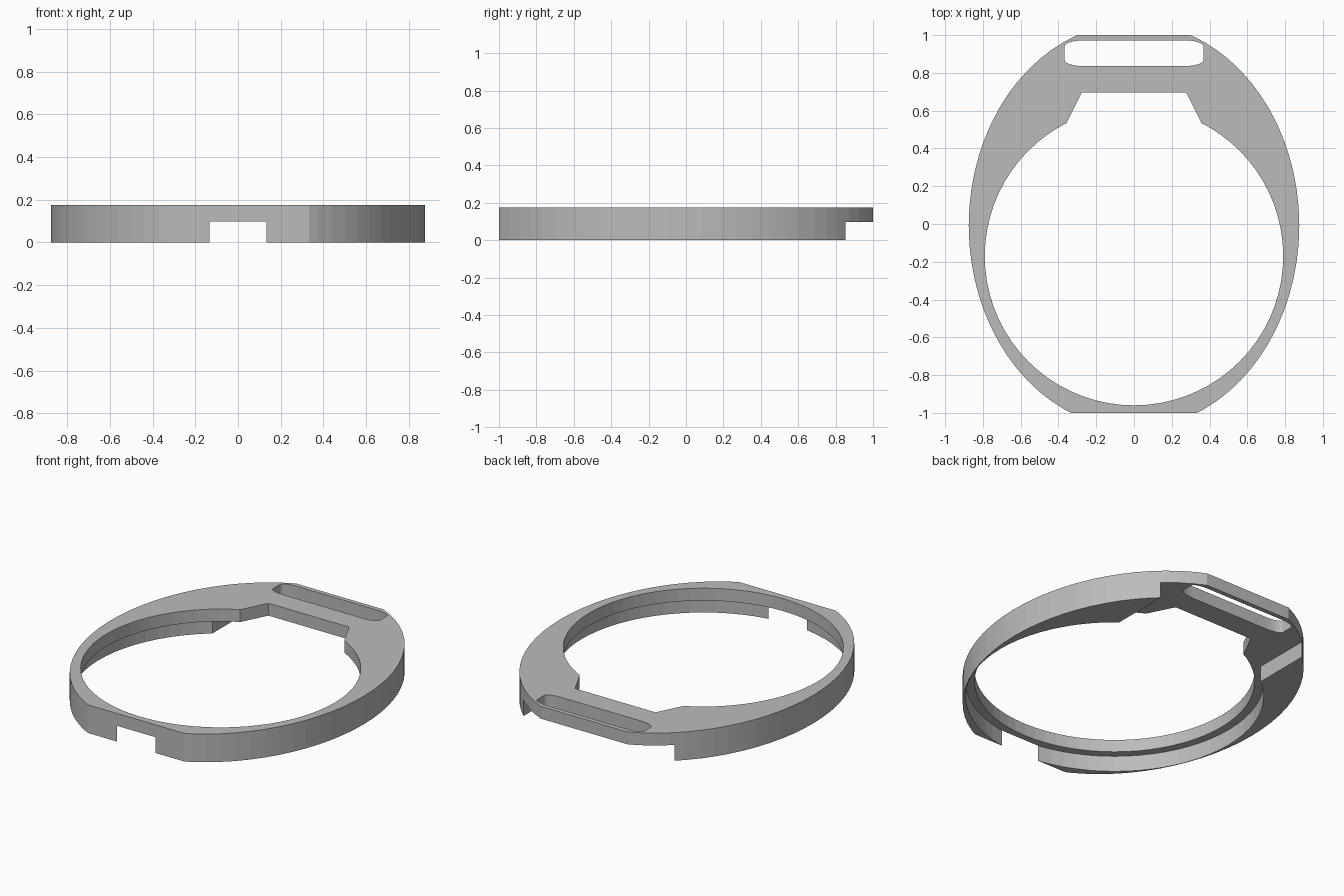
import bpy
import bmesh
from math import cos, sin, pi

TOP, STEP = 0.175, 0.098      # upper face, underside of the thin plate
HOLE_Y = -0.17                # centre of the round opening

if "Cube" in bpy.data.objects:
    bpy.data.objects.remove(bpy.data.objects["Cube"], do_unlink=True)

grey = bpy.data.materials.new("plain grey")
grey.use_nodes = True
grey.diffuse_color = (0.5, 0.5, 0.5, 1)
grey.node_tree.nodes["Principled BSDF"].inputs["Base Color"].default_value = (0.5, 0.5, 0.5, 1)


def ellipse(rx, ry, cy, count):
    return [(rx * cos(2 * pi * i / count), cy + ry * sin(2 * pi * i / count))
            for i in range(count)]


def prism(name, outline, low, high):
    """Extrude a flat outline from one height to another."""
    bm = bmesh.new()
    face = bm.faces.new([bm.verts.new((x, y, low)) for x, y in outline])
    raised = bmesh.ops.extrude_face_region(bm, geom=[face])["geom"]
    for v in raised:
        if isinstance(v, bmesh.types.BMVert):
            v.co.z = high
    bmesh.ops.recalc_face_normals(bm, faces=bm.faces)
    mesh = bpy.data.meshes.new(name)
    bm.to_mesh(mesh)
    bm.free()
    obj = bpy.data.objects.new(name, mesh)
    obj.data.materials.append(grey)
    bpy.context.collection.objects.link(obj)
    return obj


def carve(body, cutter):
    """Subtract the cutter from the body, then discard it."""
    cutter.hide_render = True
    mod = body.modifiers.new("cut", 'BOOLEAN')
    mod.operation = 'DIFFERENCE'
    mod.solver = 'EXACT'
    mod.object = cutter
    bpy.context.view_layer.objects.active = body
    bpy.ops.object.modifier_apply(modifier=mod.name)
    bpy.data.objects.remove(cutter, do_unlink=True)


def box(name, x, y0, y1, low, high):
    return prism(name, [(-x, y0), (x, y0), (x, y1), (-x, y1)], low, high)


# Oval body, trimmed flat at front and back
frame = prism("ring_frame", ellipse(0.875, 1.073, -0.008, 72), 0, TOP)
carve(frame, box("front_trim", 1.2, -1.5, -1, -1, 1))
carve(frame, box("back_trim", 1.2, 1, 1.5, -1, 1))

# Round opening through the plate, and wider recess below that breaks the front
carve(frame, prism("opening", ellipse(0.79, 0.79, HOLE_Y, 72), -1, 1))
carve(frame, prism("recess", ellipse(0.841, 0.841, HOLE_Y, 72), -1, STEP))

# Tapered bay at the back of the opening
bay = [(-0.36, 0.53), (-0.36, 0.3), (0.36, 0.3), (0.36, 0.53), (0.277, 0.695), (-0.277, 0.695)]
carve(frame, prism("bay", bay, -1, 1))

# Channel under the back of the plate
carve(frame, box("channel", 0.52, 0.2, 1.5, -1, STEP))

# Long strap slot with soft corners
slot = []
for sx, sy, start in ((1, 1, 0), (-1, 1, 1), (-1, -1, 2), (1, -1, 3)):
    for i in range(7):
        a = (start + i / 6) * pi / 2
        slot.append((sx * 0.27 + 0.098 * cos(a), 0.904 + sy * 0.035 + 0.033 * sin(a)))
carve(frame, prism("slot", slot, -1, 1))

# Flat facets throughout
for p in frame.data.polygons:
    p.use_smooth = False
    p.material_index = 0
